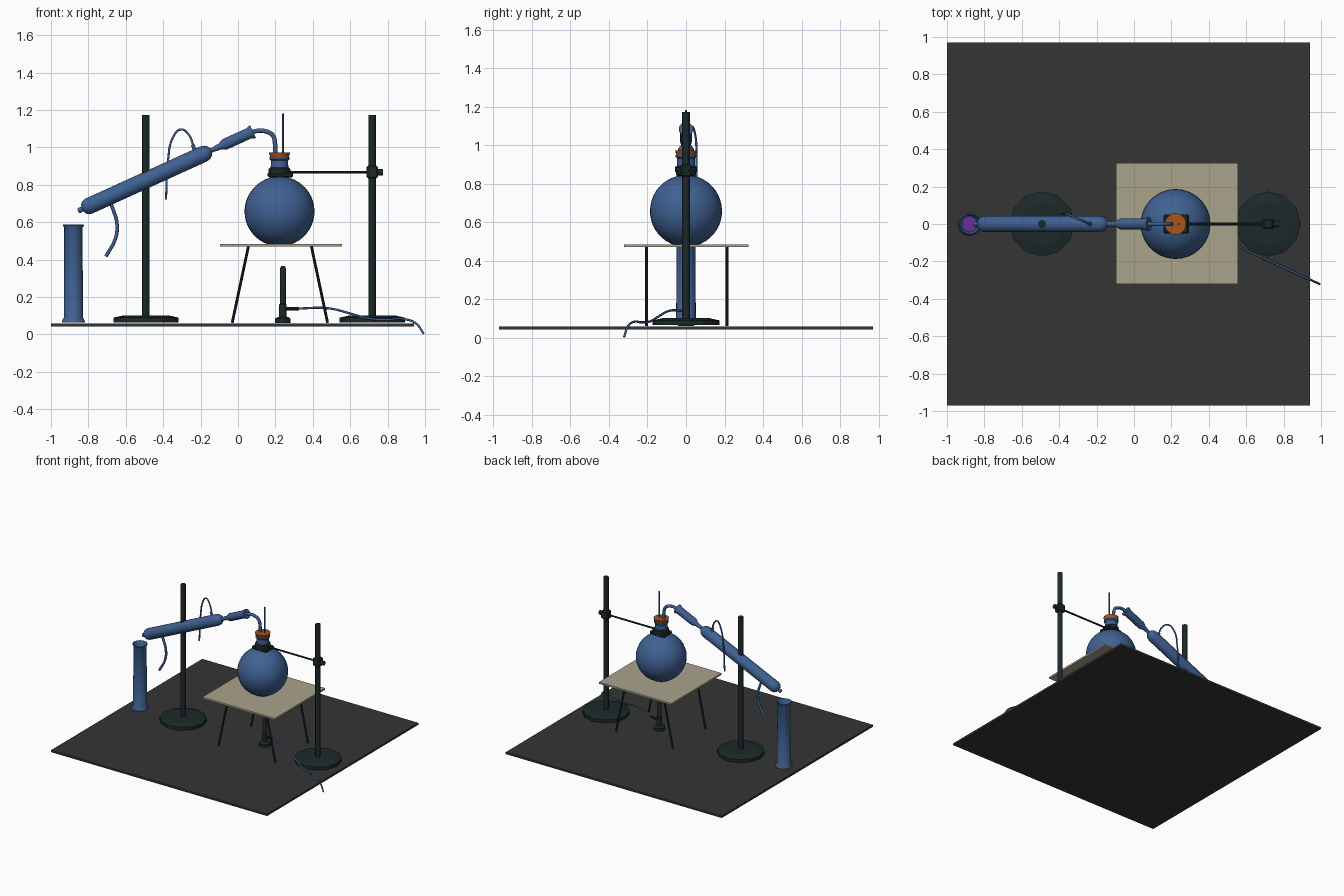
import bpy, bmesh
from math import sin, cos, pi, radians
from mathutils import Vector

if "Cube" in bpy.data.objects:
    bpy.data.objects.remove(bpy.data.objects["Cube"])


def material(name, rgb):
    m = bpy.data.materials.new(name)
    m.diffuse_color = (*rgb, 1)
    m.use_nodes = True
    m.node_tree.nodes["Principled BSDF"].inputs["Base Color"].default_value = m.diffuse_color
    return m


GLASS = material("blue_glass", (0.05, 0.12, 0.29))
IRON = material("dark_iron", (0.012, 0.022, 0.023))
CORK = material("orange_stopper", (0.40, 0.09, 0.01))
GAUZE = material("gauze", (0.40, 0.37, 0.26))
BOARD = material("board", (0.035, 0.035, 0.035))
LIQUID = material("purple_liquid", (0.14, 0.03, 0.32))


def finish(name, bm, mat, smooth):
    bmesh.ops.recalc_face_normals(bm, faces=bm.faces)
    me = bpy.data.meshes.new(name)
    bm.to_mesh(me)
    bm.free()
    ob = bpy.data.objects.new(name, me)
    bpy.context.collection.objects.link(ob)
    me.materials.append(mat)
    if smooth:
        bpy.ops.object.select_all(action='DESELECT')
        ob.select_set(True)
        bpy.context.view_layer.objects.active = ob
        bpy.ops.object.shade_smooth_by_angle(angle=radians(40))
    return ob


def lathe(name, profile, origin, mat, axis=(0, 0, 1), sides=24, smooth=True):
    """Revolve (radius, distance) points about an axis; both ends are capped."""
    bm = bmesh.new()
    rot = Vector((0, 0, 1)).rotation_difference(Vector(axis))
    rings = []
    for r, h in profile:
        ring = [Vector((r * cos(2 * pi * i / sides), r * sin(2 * pi * i / sides), h))
                for i in range(sides)]
        rings.append([bm.verts.new(rot @ p + Vector(origin)) for p in ring])
    for a, b in zip(rings, rings[1:]):
        for i in range(sides):
            j = (i + 1) % sides
            bm.faces.new((a[i], a[j], b[j], b[i]))
    bm.faces.new(rings[0])
    bm.faces.new(rings[-1])
    return finish(name, bm, mat, smooth)


def rod(name, a, b, r, mat, sides=12):
    d = Vector(b) - Vector(a)
    return lathe(name, [(r, 0), (r, d.length)], a, mat, d, sides)


def box(name, center, size, mat, bevel=0):
    bm = bmesh.new()
    bmesh.ops.create_cube(bm, size=1)
    bmesh.ops.scale(bm, vec=size, verts=bm.verts)
    bmesh.ops.translate(bm, vec=center, verts=bm.verts)
    if bevel:
        bmesh.ops.bevel(bm, geom=bm.edges[:], offset=bevel, segments=1, affect='EDGES')
    return finish(name, bm, mat, False)


def tube(name, pts, r, mat):
    """Round hose through smooth control points."""
    cu = bpy.data.curves.new(name, 'CURVE')
    cu.dimensions = '3D'
    cu.bevel_depth, cu.bevel_resolution = r, 2
    cu.use_fill_caps = True
    cu.resolution_u = 6
    sp = cu.splines.new('BEZIER')
    sp.bezier_points.add(len(pts) - 1)
    for bp, p in zip(sp.bezier_points, pts):
        bp.co = p
        bp.handle_left_type = bp.handle_right_type = 'AUTO'
    cu.materials.append(mat)
    ob = bpy.data.objects.new(name, cu)
    bpy.context.collection.objects.link(ob)
    return ob


# Bench board
box("bench_board", (-0.03, 0, 0.051), (1.94, 1.94, 0.016), BOARD)

# Two retort stands
for side, x in (("left", -0.492), ("right", 0.718)):
    lathe(side + "_stand_base", [(0.174, 0.065), (0.174, 0.09), (0.12, 0.102), (0.03, 0.102)],
          (x, 0, 0), IRON, sides=12, smooth=False)
    rod(side + "_stand_rod", (x, 0, 0.09), (x, 0, 1.172), 0.02, IRON, 12)

# Clamp holding the flask neck
FX = 0.222
rod("clamp_arm", (0.28, 0, 0.868), (0.75, 0, 0.868), 0.007, IRON, 8)
box("clamp_boss", (0.718, 0, 0.868), (0.06, 0.055, 0.068), IRON, 0.008)
rod("clamp_knob", (0.745, 0, 0.868), (0.775, 0, 0.868), 0.017, IRON, 10)
for side, s in (("front", -1), ("back", 1)):
    box(side + "_clamp_jaw", (FX + 0.004, s * 0.027, 0.853), (0.136, 0.048, 0.026), IRON, 0.007)
lathe("clamp_collar", [(0.058, 0.86), (0.058, 0.885), (0.05, 0.892)], (FX, 0, 0), IRON, sides=12)

# Round flask with neck and lip
R, CZ = 0.187, 0.658
bulb = [(R * sin(t), CZ - R * cos(t)) for t in (radians(18 + 146.5 * k / 18) for k in range(19))]
lathe("round_flask", bulb + [(0.048, 0.86), (0.046, 0.93), (0.054, 0.938), (0.054, 0.948),
                             (0.046, 0.95)], (FX, 0, 0), GLASS, sides=36)
lathe("stopper", [(0.043, 0.925), (0.057, 0.973)], (FX, 0, 0), CORK)
rod("thermometer", (0.24, 0, 0.60), (0.24, 0, 1.182), 0.0055, GLASS, 8)

# Gauze plate on four splayed legs
box("gauze_plate", (0.23, 0.002, 0.4775), (0.65, 0.646, 0.014), GAUZE)
for sx, nx in ((-1, "left"), (1, "right")):
    for y, ny in ((-0.205, "front"), (0.213, "back")):
        c = 0.224
        rod(f"{ny}_{nx}_leg", (c + sx * 0.255, y, 0.062), (c + sx * 0.168, y, 0.473),
            0.0075, IRON, 8)

# Burner with gas inlet and hose
lathe("burner", [(0.042, 0.062), (0.042, 0.085), (0.03, 0.092), (0.02, 0.095), (0.02, 0.16),
                 (0.016, 0.162), (0.016, 0.352), (0.01, 0.365)], (0.24, 0, 0), IRON, sides=16)
rod("burner_inlet", (0.25, 0, 0.137), (0.325, -0.012, 0.137), 0.009, IRON, 8)
hose = [(0.30, 0.138), (0.49, 0.139), (0.60, 0.112), (0.70, 0.085), (0.80, 0.08),
        (0.88, 0.083), (0.95, 0.06), (0.993, 0.004)]
tube("gas_hose", [(x, -0.46 * (x - 0.295), z) for x, z in hose], 0.006, GLASS)

# Sloping condenser with adaptor, as one turned shape
P0, AX = Vector((-0.855, 0, 0.66)), Vector((0.935, 0, 0.425)).normalized()
lathe("condenser", [(0.011, 0), (0.015, 0.006), (0.013, 0.025), (0.026, 0.03), (0.038, 0.042),
                    (0.044, 0.062), (0.044, 0.735), (0.039, 0.758), (0.028, 0.773),
                    (0.013, 0.782), (0.013, 0.80), (0.016, 0.815), (0.016, 0.83),
                    (0.03, 0.862), (0.03, 1.0), (0.037, 1.02), (0.037, 1.027), (0.012, 1.024)],
      P0, GLASS, AX)
tube("vapour_tube", [(0.198, 0, 0.94), (0.198, 0, 1.02), (0.185, 0, 1.065), (0.14, 0, 1.088),
                     (0.09, 0, 1.086), (0.05, 0, 1.071)], 0.012, GLASS)

# Cooling water nozzles and hoses
rod("outlet_nozzle", (-0.222, 0, 0.965), (-0.243, 0, 1.014), 0.010, GLASS)
tube("outlet_hose", [(-0.236, 0, 1.0), (-0.262, 0.012, 1.066), (-0.305, 0.03, 1.096),
                     (-0.348, 0.048, 1.053), (-0.374, 0.054, 0.93), (-0.385, 0.054, 0.722)],
     0.006, GLASS)
tube("inlet_hose", [(-0.69, 0, 0.72), (-0.665, 0, 0.66), (-0.648, 0, 0.60),
                    (-0.653, 0, 0.52), (-0.706, 0, 0.417)], 0.0095, GLASS)

# Open collecting cylinder with purple liquid
lathe("collecting_cylinder", [(0.062, 0.065), (0.06, 0.075), (0.051, 0.09), (0.049, 0.57),
                              (0.056, 0.582), (0.054, 0.588), (0.043, 0.57), (0.043, 0.09)],
      (-0.88, 0, 0), GLASS)
lathe("collected_liquid", [(0.041, 0.092), (0.041, 0.30)], (-0.88, 0, 0), LIQUID)
